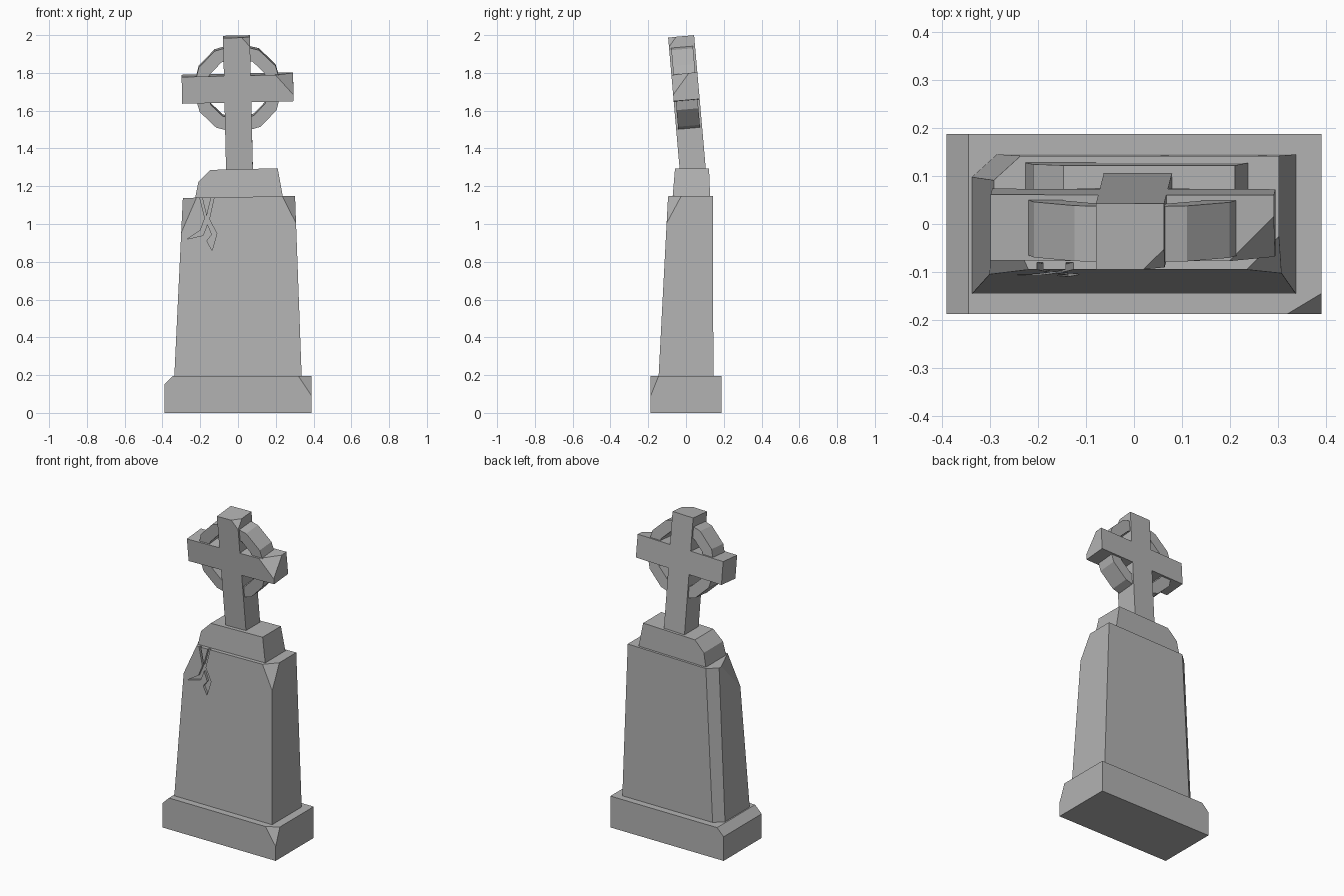
import bpy, bmesh, math
from mathutils import Vector, Matrix

default = bpy.data.objects.get("Cube")
if default:
    bpy.data.objects.remove(default, do_unlink=True)

stone = bpy.data.materials.new("grey_stone")
stone.use_nodes = True
GREY = (0.45, 0.45, 0.45, 1)
stone.diffuse_color = GREY
stone.node_tree.nodes["Principled BSDF"].inputs["Base Color"].default_value = GREY


def finish(bm, name):
    bmesh.ops.recalc_face_normals(bm, faces=bm.faces[:])
    mesh = bpy.data.meshes.new(name)
    bm.to_mesh(mesh)
    bm.free()
    mesh.materials.append(stone)
    obj = bpy.data.objects.new(name, mesh)
    bpy.context.collection.objects.link(obj)
    return obj


def chip(bm, a, b, c, keep):
    """Slice off everything on the far side of plane abc from point keep."""
    a, b, c, keep = map(Vector, (a, b, c, keep))
    normal = (b - a).cross(c - a).normalized()
    if normal.dot(keep - a) > 0:
        normal = -normal
    geom = bm.verts[:] + bm.edges[:] + bm.faces[:]
    cut = bmesh.ops.bisect_plane(bm, geom=geom, plane_co=a, plane_no=normal, clear_outer=True)
    edges = [e for e in cut["geom_cut"] if isinstance(e, bmesh.types.BMEdge)]
    bmesh.ops.holes_fill(bm, edges=edges, sides=0)


def block(low, high, z0, z_right, z_left):
    """Tapered block; low and high are (x0, x1, y0, y1)."""
    bm = bmesh.new()
    bmesh.ops.create_cube(bm, size=2)
    for v in bm.verts:
        right, back, top = (k > 0 for k in v.co)
        rect = high if top else low
        z = (z_left if right else z_right) if top else z0
        v.co = (rect[right], rect[2 + back], z)
    return bm


def prism(points, front, back):
    """Extrude an x-z outline from y = front to y = back."""
    bm = bmesh.new()
    face = bm.faces.new([bm.verts.new((x, front, z)) for x, z in points])
    out = bmesh.ops.extrude_face_region(bm, geom=[face])
    for v in out["geom"]:
        if isinstance(v, bmesh.types.BMVert):
            v.co.y = back
    return bm


# Plinth with a worn edge and a broken corner
rect = (-0.39, 0.39, -0.187, 0.187)
bm = block(rect, rect, 0, 0.195, 0.195)
chip(bm, (-0.39, 0, 0.15), (-0.39, 0.1, 0.15), (-0.345, 0, 0.195), (0, 0, 0.1))
chip(bm, (0.32, -0.187, 0.195), (0.39, -0.187, 0.09), (0.39, -0.145, 0.195), (0, 0, 0.1))
finish(bm, "plinth")

# Tapered main slab
bm = block((-0.337, 0.337, -0.145, 0.145), (-0.292, 0.302, -0.095, 0.142), 0.195, 1.138, 1.148)
centre = (0, 0, 0.6)
chip(bm, (-0.34, 0.095, 0.195), (-0.285, 0.145, 0.195), (-0.235, 0.143, 1.14), centre)
chip(bm, (-0.22, -0.095, 1.139), (-0.302, -0.105, 0.95), (-0.292, 0.07, 1.138), centre)
chip(bm, (0.235, -0.095, 1.147), (0.31, -0.102, 1.0), (0.302, -0.025, 1.148), centre)
slab = finish(bm, "slab")

# Forked crack engraved in the slab front
crack = [(-0.21, 1.17), (-0.175, 1.03), (-0.2, 0.965), (-0.27, 0.92), (-0.185, 0.94),
         (-0.162, 1.0), (-0.138, 0.945), (-0.165, 0.91), (-0.137, 0.86), (-0.112, 0.95),
         (-0.152, 1.025), (-0.12, 1.17), (-0.135, 1.17), (-0.166, 1.04), (-0.197, 1.17)]
bm = prism(crack, -0.2, 0)
for v in bm.verts:
    if v.co.y == 0:
        v.co.y = -0.145 + 0.053 * (v.co.z - 0.195) + 0.015
cutter = finish(bm, "crack_cutter")
cutter.hide_render = True
mod = slab.modifiers.new("crack", "BOOLEAN")
mod.object = cutter
mod.operation = "DIFFERENCE"
mod.solver = "EXACT"
bpy.context.view_layer.objects.active = slab
bpy.ops.object.modifier_apply(modifier="crack")
bpy.data.objects.remove(cutter, do_unlink=True)

# Cap block with a worn left shoulder
bm = block((-0.228, 0.24, -0.072, 0.128), (-0.198, 0.21, -0.058, 0.122), 1.13, 1.285, 1.295)
chip(bm, (-0.208, 0, 1.225), (-0.208, 0.1, 1.225), (-0.147, 0, 1.286), (0, 0, 1.2))
finish(bm, "cap")

# Leaning cross, built around its own centre
lean = (Matrix.Translation((-0.002, -0.002, 1.72))
        @ Matrix.Rotation(math.radians(5), 4, "X") @ Matrix.Rotation(math.radians(-1.3), 4, "Y"))
W, ARM, TOP, FOOT, D = 0.071, 0.295, 0.273, -0.45, 0.069
outline = [(-W, FOOT), (W, FOOT), (W, -W), (ARM, -W), (ARM, W), (W, W),
           (W, TOP), (-W, TOP), (-W, W), (-ARM, W), (-ARM, -W), (-W, -W)]
bm = prism(outline, -D, D)
chip(bm, (W - 0.043, -D, TOP), (W, -D, TOP - 0.05), (W, -D + 0.043, TOP), (0, 0, 0))
chip(bm, (ARM - 0.06, -D, W), (ARM, -D, W - 0.07), (ARM, 0, W), (0, 0, 0))
bm.transform(lean)
finish(bm, "cross")

# Twelve-sided ring behind the arms
SIDES, D = 12, 0.058
bm = bmesh.new()
loops = []
for i in range(SIDES):
    c, s = math.cos(math.tau * i / SIDES), math.sin(math.tau * i / SIDES)
    loops.append([bm.verts.new((r * c, y, r * s))
                  for r, y in ((0.235, -D), (0.235, D), (0.165, D), (0.165, -D))])
for i, a in enumerate(loops):
    b = loops[(i + 1) % SIDES]
    for j in range(4):
        k = (j + 1) % 4
        bm.faces.new((a[j], a[k], b[k], b[j]))
bm.transform(lean)
finish(bm, "ring")
